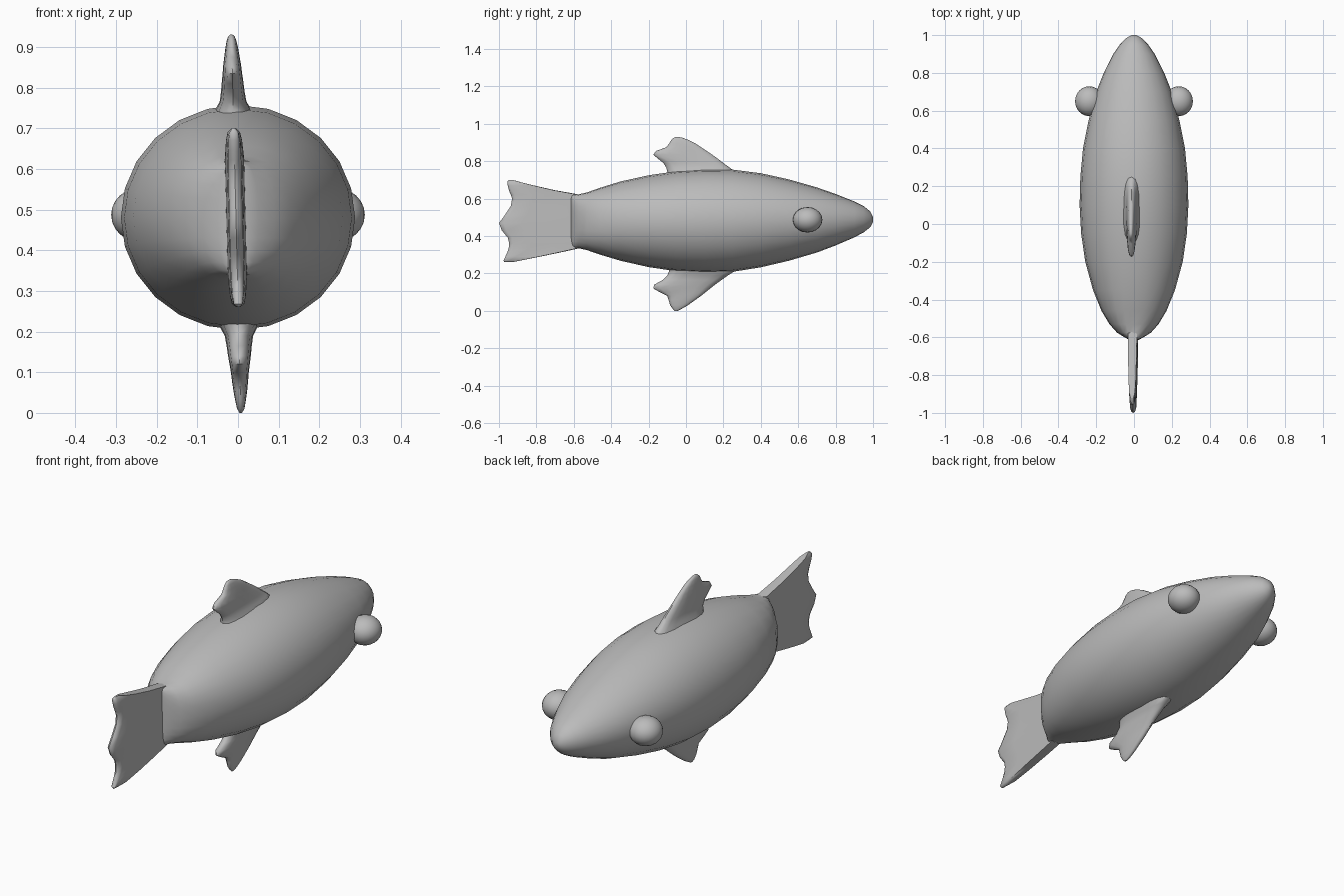
import bpy, bmesh, math

grey = bpy.data.materials.new("grey")
grey.diffuse_color = (0.5, 0.5, 0.5, 1)


def lean(z):
    """Slight sideways tilt shared by the fins and tail."""
    return -0.005 - 0.025 * (z - 0.48)


def spow(v, p):
    return math.copysign(abs(v) ** p, v)


def finish(ob, levels=0):
    ob.data.materials.append(grey)
    bpy.context.view_layer.objects.active = ob
    ob.select_set(True)
    if levels:
        mod = ob.modifiers.new("smooth", 'SUBSURF')
        mod.levels = mod.render_levels = levels
    bpy.ops.object.shade_smooth_by_angle(angle=math.radians(50))
    ob.select_set(False)


def loft(name, rings, levels=0):
    """Skin a list of equal-length rings and cap both ends."""
    bm = bmesh.new()
    loops = [[bm.verts.new(p) for p in ring] for ring in rings]
    n = len(loops[0])
    for a, b in zip(loops, loops[1:]):
        for i in range(n):
            j = (i + 1) % n
            bm.faces.new((a[i], a[j], b[j], b[i]))
    bm.faces.new(loops[0])
    bm.faces.new(loops[-1])
    bmesh.ops.recalc_face_normals(bm, faces=bm.faces)
    me = bpy.data.meshes.new(name)
    bm.to_mesh(me)
    bm.free()
    ob = bpy.data.objects.new(name, me)
    bpy.context.collection.objects.link(ob)
    finish(ob, levels)


# Body: y, half width, bottom z, top z
SECTIONS = [
    (1.0, 0.012, 0.475, 0.50), (0.985, 0.04, 0.447, 0.532), (0.95, 0.075, 0.42, 0.56),
    (0.9, 0.11, 0.393, 0.585), (0.8, 0.16, 0.35, 0.625), (0.7, 0.20, 0.312, 0.66),
    (0.55, 0.24, 0.268, 0.703), (0.4, 0.27, 0.233, 0.736), (0.25, 0.284, 0.209, 0.755),
    (0.1, 0.288, 0.204, 0.757), (-0.05, 0.28, 0.212, 0.747), (-0.2, 0.258, 0.234, 0.725),
    (-0.35, 0.217, 0.268, 0.692), (-0.46, 0.172, 0.301, 0.658), (-0.53, 0.13, 0.325, 0.633),
    (-0.575, 0.09, 0.335, 0.623), (-0.6, 0.05, 0.335, 0.623), (-0.615, 0.022, 0.335, 0.623)]
SEG = 24
rings = []
for y, w, lo, hi in SECTIONS:
    p = 1.0 if y > -0.3 else 1.0 - 0.2 * min(1, (-0.3 - y) / 0.25)
    c, h = (lo + hi) / 2, (hi - lo) / 2
    rings.append([(w * spow(math.cos(a), p), y, c + h * spow(math.sin(a), p))
                  for a in (2 * math.pi * i / SEG for i in range(SEG))])
loft("body", rings)


def fin(name, rows, sharp):
    """Stack blade sections; each row is z, back y, front y, half thickness."""
    rings = []
    for z, back, front, t in rows:
        c, h = (front + back) / 2, (front - back) / 2
        rings.append([(lean(z) + t * spow(math.sin(a), sharp), c + h * spow(math.cos(a), 0.8), z)
                      for a in (2 * math.pi * i / 16 for i in range(16))])
    loft(name, rings)


fin("top_fin", [
    (0.70, -0.10, 0.26, 0.06), (0.745, -0.10, 0.26, 0.045), (0.765, -0.105, 0.235, 0.033),
    (0.79, -0.12, 0.20, 0.029), (0.81, -0.145, 0.175, 0.027), (0.835, -0.175, 0.14, 0.024),
    (0.855, -0.16, 0.11, 0.022), (0.875, -0.105, 0.08, 0.019), (0.895, -0.09, 0.05, 0.016),
    (0.915, -0.078, 0.01, 0.012), (0.926, -0.065, -0.02, 0.008), (0.93, -0.055, -0.04, 0.003)], 0.8)

fin("bottom_fin", [
    (0.25, -0.09, 0.26, 0.06), (0.212, -0.09, 0.26, 0.047), (0.19, -0.10, 0.225, 0.035),
    (0.165, -0.125, 0.19, 0.031), (0.14, -0.17, 0.155, 0.028), (0.12, -0.175, 0.13, 0.025),
    (0.10, -0.14, 0.105, 0.022), (0.08, -0.10, 0.08, 0.02), (0.055, -0.092, 0.045, 0.017),
    (0.03, -0.085, 0.01, 0.013), (0.01, -0.07, -0.025, 0.009), (0.0, -0.06, -0.045, 0.003)], 0.8)

# Tail fan, wavy along its back edge, thinning towards the rear
TAIL = [
    (0.26, -0.97, -0.93, 0.004), (0.268, -0.976, -0.89, 0.014), (0.29, -0.966, -0.78, 0.018),
    (0.315, -0.955, -0.66, 0.02), (0.335, -0.948, -0.57, 0.021), (0.36, -0.945, -0.56, 0.022),
    (0.39, -0.952, -0.56, 0.022), (0.43, -0.985, -0.56, 0.022), (0.47, -1.0, -0.56, 0.022),
    (0.51, -0.97, -0.56, 0.022), (0.56, -0.937, -0.56, 0.022), (0.60, -0.93, -0.56, 0.022),
    (0.622, -0.937, -0.57, 0.022), (0.645, -0.947, -0.70, 0.02), (0.67, -0.953, -0.81, 0.018),
    (0.69, -0.956, -0.89, 0.014), (0.70, -0.948, -0.925, 0.005)]
# Fractions of the chord from back to front
CHORD = [(0, 0), (0.015, 0.45), (0.06, 0.75), (0.3, 0.85), (0.6, 0.95), (0.8, 1.05), (0.97, 1.1), (1, 0)]
rings = []
for z, back, front, t in TAIL:
    side = [(u, k) for u, k in CHORD]
    loop = side + [(u, -k) for u, k in reversed(side[1:-1])]
    rings.append([(lean(z) + t * k, back + (front - back) * u, z) for u, k in loop])
loft("tail", rings)

# Bulging eyes
for name, s in (("right_eye", 1), ("left_eye", -1)):
    bpy.ops.mesh.primitive_uv_sphere_add(segments=20, ring_count=12, location=(s * 0.237, 0.65, 0.487),
                                         rotation=(0, math.pi / 2, 0))
    eye = bpy.context.object
    eye.name = name
    eye.scale = (0.068, 0.079, 0.075)
    finish(eye)
